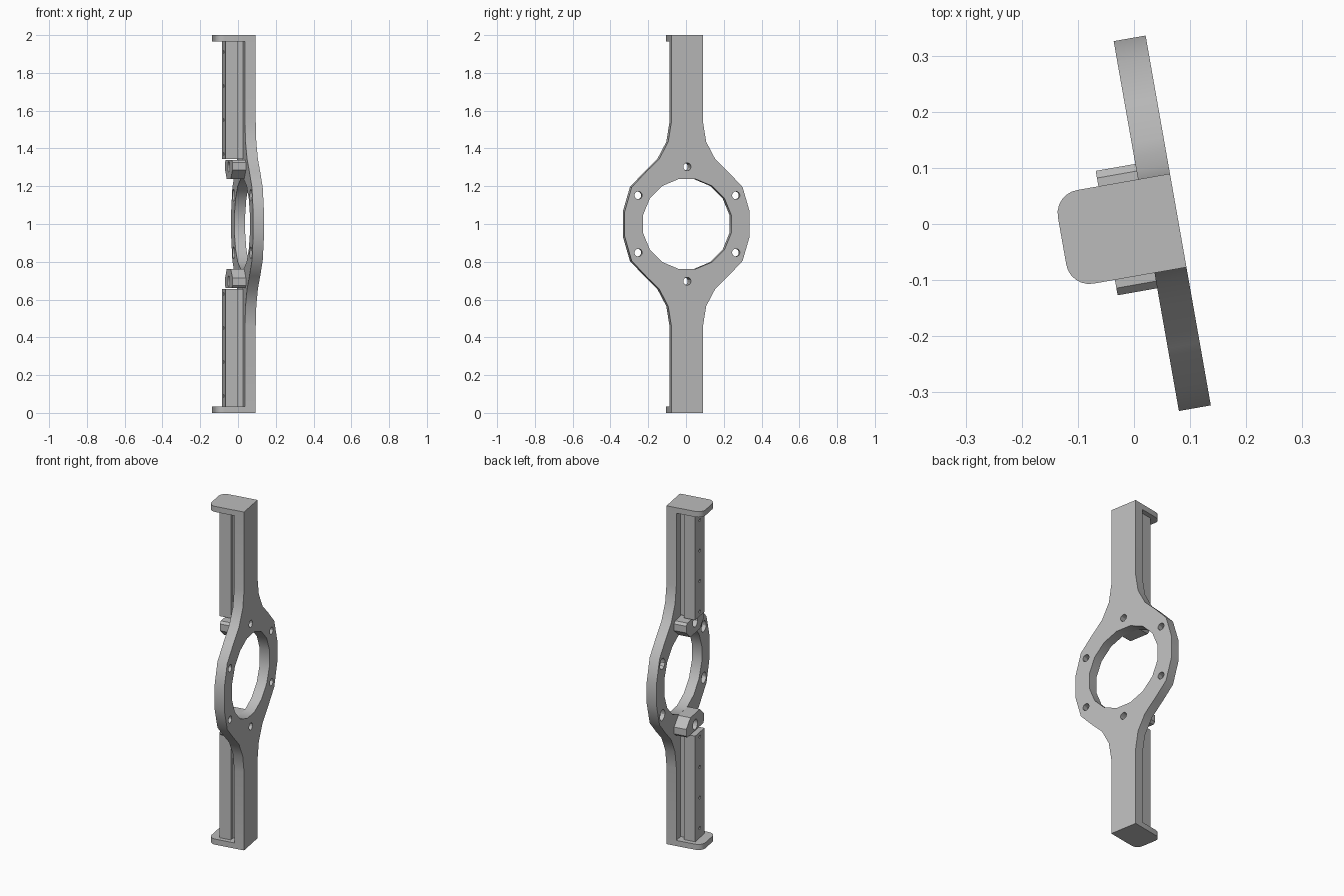
import bpy, bmesh, math
from mathutils import Vector

cube = bpy.data.objects.get("Cube")
if cube:
    bpy.data.objects.remove(cube, do_unlink=True)

YAW = math.radians(10)      # whole bracket is turned about z
MID = -0.0075               # centre line of the plate
BACK, FACE = 0.021, 0.079   # plate thickness range
ARM = 0.085                 # half width of the arms

grey = bpy.data.materials.new("plain grey")
grey.use_nodes = True
grey.diffuse_color = (0.5, 0.5, 0.5, 1)
grey.node_tree.nodes["Principled BSDF"].inputs["Base Color"].default_value = (0.5, 0.5, 0.5, 1)


def extrude(name, outline, offset):
    """Solid made by sweeping a closed 3D outline along an offset."""
    bm = bmesh.new()
    face = bm.faces.new([bm.verts.new(p) for p in outline])
    swept = bmesh.ops.extrude_face_region(bm, geom=[face], use_keep_orig=True)
    moved = [v for v in swept["geom"] if isinstance(v, bmesh.types.BMVert)]
    bmesh.ops.translate(bm, verts=moved, vec=Vector(offset))
    bmesh.ops.recalc_face_normals(bm, faces=bm.faces)
    mesh = bpy.data.meshes.new(name)
    bm.to_mesh(mesh)
    bm.free()
    mesh.materials.append(grey)
    obj = bpy.data.objects.new(name, mesh)
    obj.rotation_euler.z = YAW
    bpy.context.collection.objects.link(obj)
    return obj


def across(name, outline, x0, x1):
    """Prism through the plate thickness; outline is (y from middle, z from centre)."""
    return extrude(name, [(x0, MID + y, 1 + z) for y, z in outline], (x1 - x0, 0, 0))


def upright(name, outline, z0, z1):
    """Vertical prism; outline is (x, y from middle)."""
    return extrude(name, [(x, MID + y, z0) for x, y in outline], (0, 0, z1 - z0))


def circle(y, z, radius, sides):
    turns = [2 * math.pi * (i + 0.5) / sides for i in range(sides)]
    return [(y + radius * math.sin(a), z + radius * math.cos(a)) for a in turns]


def activate(obj):
    bpy.ops.object.select_all(action='DESELECT')
    bpy.context.view_layer.objects.active = obj
    obj.select_set(True)


def drill(obj, outline, x0, x1):
    cutter = across("cutter", outline, x0, x1)
    cutter.hide_render = True
    mod = obj.modifiers.new("hole", 'BOOLEAN')
    mod.operation, mod.solver, mod.object = 'DIFFERENCE', 'EXACT', cutter
    activate(obj)
    bpy.ops.object.modifier_apply(modifier=mod.name)
    bpy.data.objects.remove(cutter, do_unlink=True)


# Plate: two arms flaring into a ring
quarter = [(ARM, 1), (ARM, 0.54), (0.102, 0.435), (0.15, 0.345),
           (0.222, 0.275), (0.298, 0.195), (0.336, 0.065)]
right_edge = quarter + [(y, -z) for y, z in reversed(quarter)]
plate = across("ring_plate", right_edge + [(-y, z) for y, z in reversed(right_edge)], BACK, FACE)
drill(plate, circle(0, 0, 0.242, 16), -0.1, 0.2)
for i in range(6):
    a = math.radians(60 * i)
    y, z = 0.303 * math.sin(a), 0.303 * math.cos(a)
    drill(plate, circle(y, z, 0.021, 12), -0.1, 0.2)
    if i % 3:
        drill(plate, circle(y, z, 0.032, 12), -0.1, 0.045)
parts = [plate]

# End cap outline with two rounded outer corners
R, OUT = 0.042, -0.132
cap_outline = [(BACK, ARM)]
for start, cy in ((90, ARM - R), (180, R - ARM)):
    for k in range(7):
        a = math.radians(start + 15 * k)
        cap_outline.append((OUT + R + R * math.cos(a), cy + R * math.sin(a)))
cap_outline.append((BACK, -ARM))

# T-shaped rail section: narrow neck and wide head
half_rail = [(BACK, 0.03), (-0.011, 0.03), (-0.011, 0.058), (-0.078, 0.058)]
rail_outline = half_rail + [(x, -y) for x, y in reversed(half_rail)]

# Same set of parts on the upper and lower arm
for label, s in (("upper", 1), ("lower", -1)):
    parts.append(upright(label + "_end_cap", cap_outline, 1 + s * 0.967, 1 + s))

    rail = upright(label + "_rail", rail_outline, 1 + s * 0.343, 1 + s * 0.967)
    for k in range(4):
        drill(rail, circle(0, s * (0.37 + 0.18 * k), 0.009, 8), -0.1, -0.04)
    parts.append(rail)

    half = [(0.06, 0.238), (0.113, 0.285), (0.113, 0.325), (0.1, 0.338)]
    outline = half + [(-y, z) for y, z in reversed(half)]
    block = across(label + "_bolt_block", [(y, s * z) for y, z in outline], -0.051, BACK)
    drill(block, circle(0, s * 0.303, 0.021, 12), -0.1, 0.1)
    drill(block, circle(0, s * 0.303, 0.03, 12), -0.1, -0.02)
    parts.append(block)

for obj in parts:
    activate(obj)
    bpy.ops.object.shade_smooth_by_angle(angle=math.radians(30))
